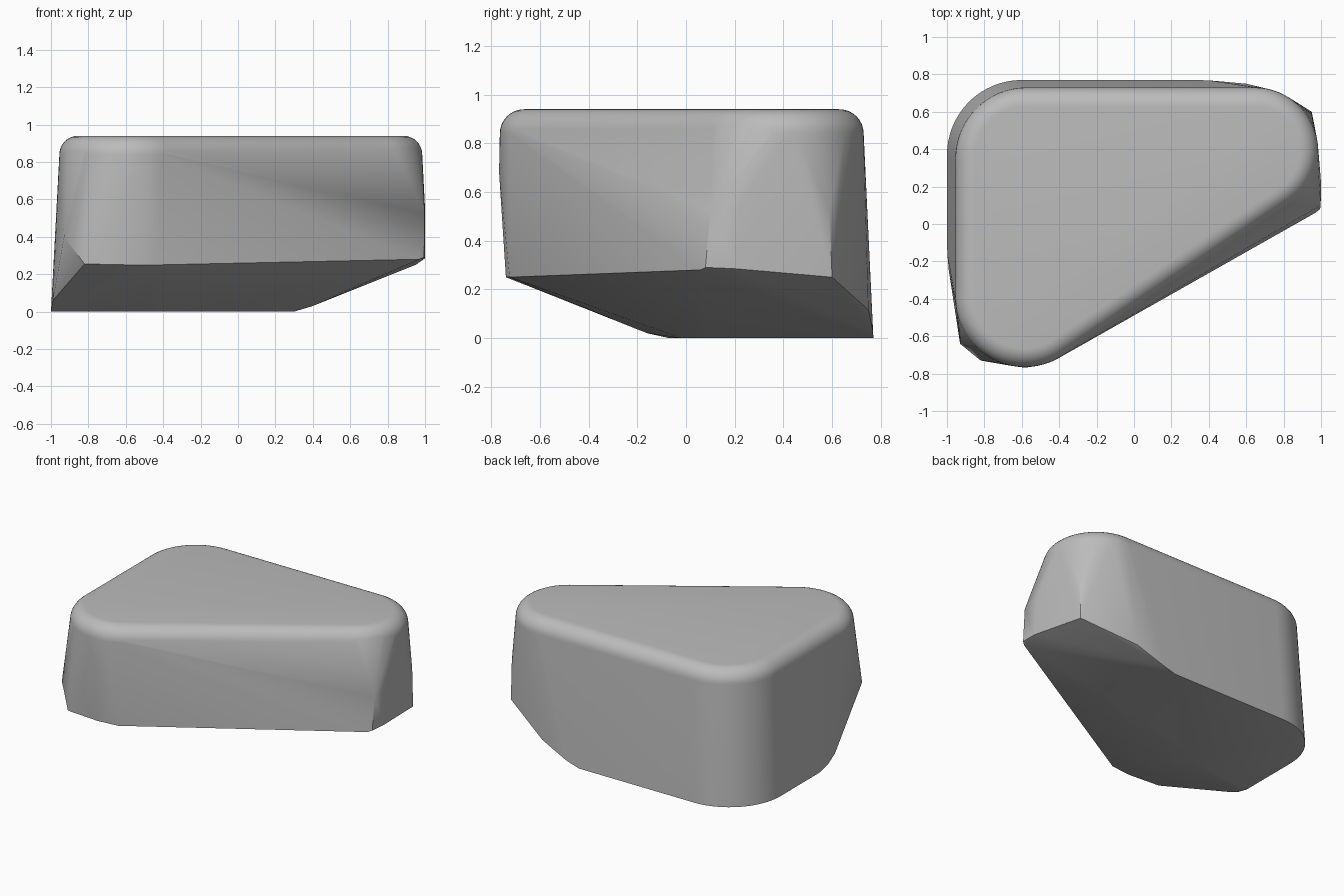
import bpy, bmesh, math

cube = bpy.data.objects.get("Cube")
if cube:
    bpy.data.objects.remove(cube, do_unlink=True)

grey = bpy.data.materials.new("plain_grey")
grey.use_nodes = True
colour = (0.5, 0.5, 0.5, 1)
grey.diffuse_color = colour
grey.node_tree.nodes["Principled BSDF"].inputs["Base Color"].default_value = colour

points = []


def circle(cx, cy, radius, z, steps=64):
    for i in range(steps):
        a = math.tau * i / steps
        points.append((cx + radius * math.cos(a), cy + radius * math.sin(a), z))


# Rounded triangular top with a soft rim
TOP, RIM = 0.94, 0.1
CORNERS = [(-0.575, 0.35, 0.38), (0.645, 0.39, 0.34), (-0.585, -0.395, 0.37)]
for i in range(9):
    a = math.pi / 2 * i / 8
    for cx, cy, r in CORNERS:
        circle(cx, cy, r - RIM * (1 - math.cos(a)), TOP - RIM * (1 - math.sin(a)))

# Flared round corner that stands on the ground
circle(-0.6, 0.37, 0.4, 0)

# Straight foot, easing into the sloping underside
points += [(-1, -0.07, 0), (-0.998, -0.16, 0.02), (-0.99, -0.25, 0.06),
           (0.3, 0.77, 0), (0.4, 0.768, 0.03), (0.6, 0.75, 0.115)]

# Raised lower edge along the front and the right corner
points += [(-0.93, -0.64, 0.4), (-0.82, -0.73, 0.255), (-0.58, -0.74, 0.25),
           (-0.43, -0.725, 0.25), (0.97, 0.06, 0.28), (0.995, 0.08, 0.29),
           (1, 0.2, 0.285), (0.95, 0.6, 0.25)]

# Upper ends of the bulges in the side walls
points += [(-0.58, -0.768, 0.68), (0.998, 0.1, 0.52), (1, 0.22, 0.55),
           (0.95, 0.59, 0.52)]

# Wrap everything in one convex skin
bm = bmesh.new()
for p in points:
    bm.verts.new(p)
bmesh.ops.remove_doubles(bm, verts=bm.verts, dist=0.0005)
bmesh.ops.convex_hull(bm, input=bm.verts)
bmesh.ops.delete(bm, geom=[v for v in bm.verts if not v.link_faces], context="VERTS")
bmesh.ops.dissolve_limit(bm, angle_limit=math.radians(0.5), verts=bm.verts, edges=bm.edges)
bmesh.ops.recalc_face_normals(bm, faces=bm.faces)

mesh = bpy.data.meshes.new("rounded_block")
bm.to_mesh(mesh)
bm.free()
mesh.materials.append(grey)
block = bpy.data.objects.new("rounded_block", mesh)
bpy.context.scene.collection.objects.link(block)

bpy.ops.object.select_all(action="DESELECT")
block.select_set(True)
bpy.context.view_layer.objects.active = block
bpy.ops.object.shade_smooth_by_angle(angle=math.radians(30))
